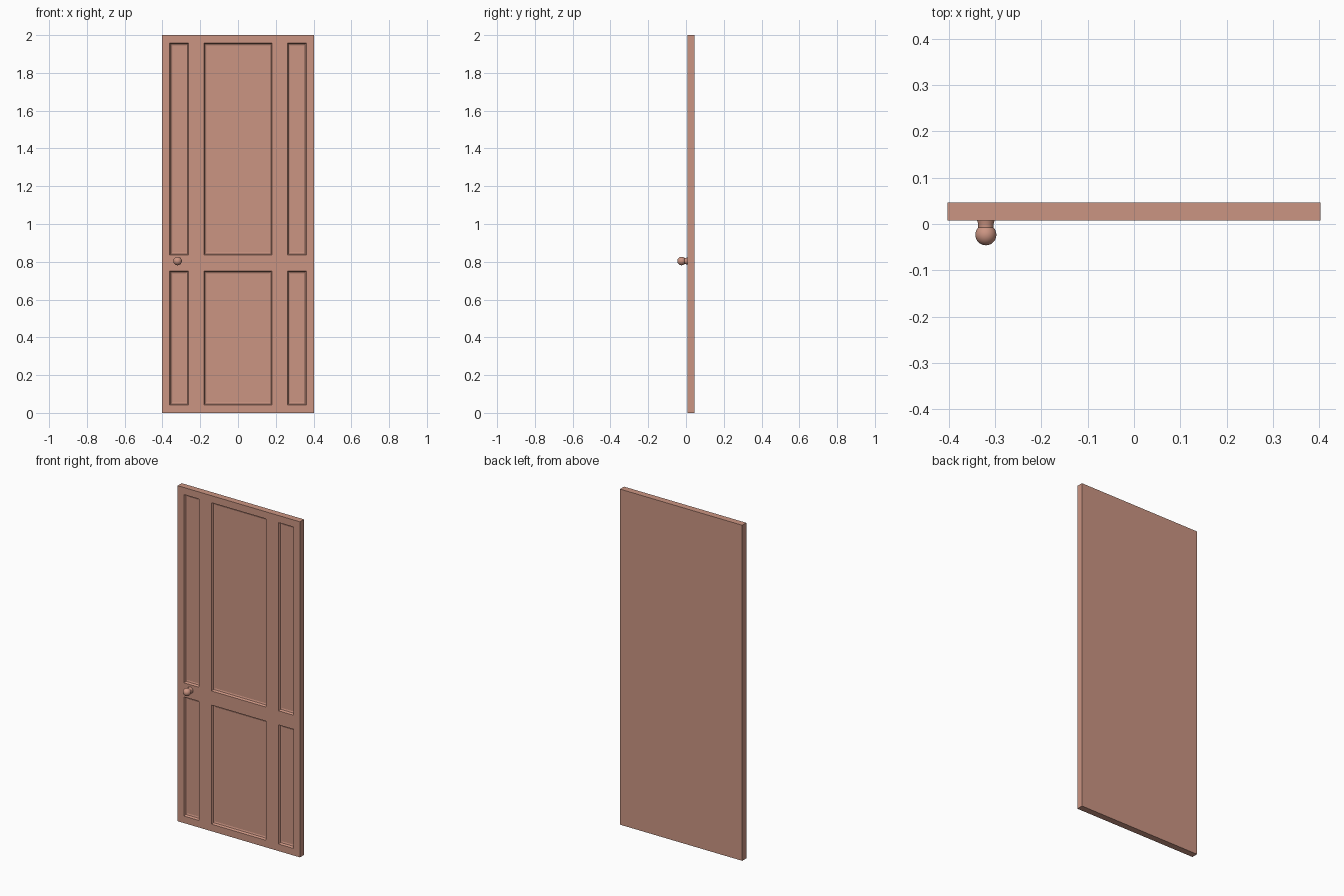
import bpy, bmesh, math
from mathutils import Matrix, Vector

cube = bpy.data.objects.get("Cube")
if cube:
    bpy.data.objects.remove(cube, do_unlink=True)

FRONT, BACK = 0.0075, 0.046

# Single warm wood colour for the whole door
wood = bpy.data.materials.new("terracotta_wood")
wood.use_nodes = True
colour = (0.60, 0.30, 0.225, 1)
wood.diffuse_color = colour
wood.node_tree.nodes["Principled BSDF"].inputs["Base Color"].default_value = colour


def finish(bm, name):
    mesh = bpy.data.meshes.new(name)
    bm.to_mesh(mesh)
    bm.free()
    mesh.materials.append(wood)
    obj = bpy.data.objects.new(name, mesh)
    bpy.context.collection.objects.link(obj)
    return obj


# Door slab: stiles and rails laid out as a grid, odd cells become panels
half = [0.18, 0.262, 0.362, 0.403]
xs = [-x for x in reversed(half)] + half
zs = [0, 0.042, 0.752, 0.836, 1.958, 2]
bm = bmesh.new()
grid = [[bm.verts.new((x, FRONT, z)) for x in xs] for z in zs]
panels, frame = [], []
for j in range(len(zs) - 1):
    for i in range(len(xs) - 1):
        face = bm.faces.new((grid[j][i], grid[j][i + 1],
                             grid[j + 1][i + 1], grid[j + 1][i]))
        (panels if i % 2 and j % 2 else frame).append(face)

# Sides and back
rim = [e for e in bm.edges if e.is_boundary]
walls = bmesh.ops.extrude_edge_only(bm, edges=rim)["geom"]
bmesh.ops.translate(bm, vec=(0, BACK - FRONT, 0),
                    verts=[g for g in walls if isinstance(g, bmesh.types.BMVert)])
bmesh.ops.holes_fill(bm, edges=[e for e in bm.edges if e.is_boundary])
bmesh.ops.recalc_face_normals(bm, faces=bm.faces)

# Recessed panels: a steep moulding, then a shallow slope
for width, depth in ((0.006, -0.012), (0.008, -0.003)):
    bmesh.ops.inset_individual(bm, faces=panels, thickness=width,
                               depth=depth, use_even_offset=True)
bmesh.ops.dissolve_limit(bm, angle_limit=0.01, verts=bm.verts, edges=bm.edges)
finish(bm, "door_slab")

# Door knob: flared neck and ball turned about the y axis
R, CENTRE = 0.0227, -0.0233
profile = [(0.019, FRONT + 0.002), (0.0188, FRONT), (0.0172, 0.002), (0.0165, -0.003)]
start = math.asin(0.0165 / R)
for k in range(15):
    a = start + (math.pi - start) * k / 14
    profile.append((R * math.sin(a), CENTRE + R * math.cos(a)))
bm = bmesh.new()
points = [bm.verts.new((r, y, 0)) for r, y in profile]
edges = [bm.edges.new(pair) for pair in zip(points, points[1:])]
bmesh.ops.spin(bm, geom=points + edges, cent=(0, 0, 0), axis=(0, 1, 0),
               angle=math.tau, steps=32)
bmesh.ops.remove_doubles(bm, verts=bm.verts, dist=0.00005)
bmesh.ops.recalc_face_normals(bm, faces=bm.faces)
bmesh.ops.transform(bm, matrix=Matrix.Translation(Vector((-0.32, 0, 0.804))),
                    verts=bm.verts)
knob = finish(bm, "door_knob")
bpy.ops.object.select_all(action='DESELECT')
knob.select_set(True)
bpy.context.view_layer.objects.active = knob
bpy.ops.object.shade_smooth_by_angle(angle=math.radians(35))
